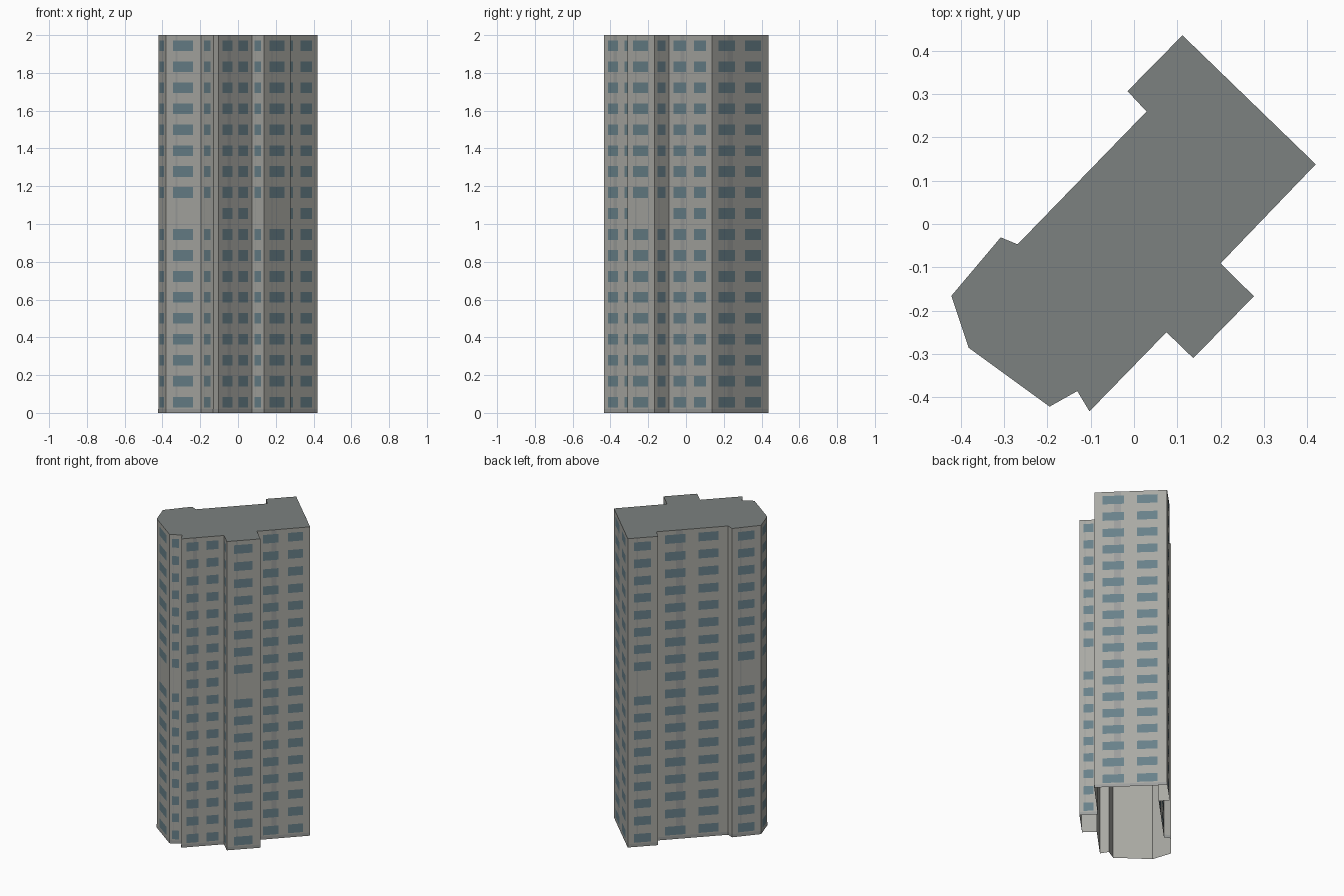
import bpy, bmesh
from mathutils import Vector

if "Cube" in bpy.data.objects:
    bpy.data.objects.remove(bpy.data.objects["Cube"])

H = 2.0
ROWS = 18
FLOOR = H / ROWS

# Tower footprint, counter-clockwise seen from above
PLAN = [(0.112, 0.436), (-0.015, 0.307), (0.029, 0.26), (-0.269, -0.047),
        (-0.308, -0.031), (-0.422, -0.166), (-0.382, -0.286), (-0.195, -0.422),
        (-0.131, -0.386), (-0.103, -0.433), (0.075, -0.25), (0.137, -0.31),
        (0.277, -0.167), (0.2, -0.091), (0.42, 0.138)]
PLAN = [Vector(p) for p in PLAN]
WALLS = list(zip(PLAN, PLAN[1:] + PLAN[:1]))


def material(name, color):
    m = bpy.data.materials.new(name)
    m.diffuse_color = (*color, 1)
    m.use_nodes = True
    m.node_tree.nodes["Principled BSDF"].inputs["Base Color"].default_value = m.diffuse_color
    return m


def make_object(name, faces, mat):
    """Build one mesh object from a list of face corner lists."""
    bm = bmesh.new()
    for corners in faces:
        bm.faces.new([bm.verts.new(c) for c in corners])
    bmesh.ops.remove_doubles(bm, verts=bm.verts, dist=1e-5)
    mesh = bpy.data.meshes.new(name)
    bm.to_mesh(mesh)
    bm.free()
    mesh.materials.append(mat)
    obj = bpy.data.objects.new(name, mesh)
    bpy.context.collection.objects.link(obj)
    return obj


def panel(a, b, u0, u1, z0, z1, lift=0.0):
    """Rectangle on wall a-b between fractions u0..u1, lifted outward."""
    d = (b - a).normalized()
    out = Vector((d.y, -d.x)) * lift
    p, q = a.lerp(b, u0) + out, a.lerp(b, u1) + out
    return [(p.x, p.y, z0), (q.x, q.y, z0), (q.x, q.y, z1), (p.x, p.y, z1)]


# Windows and drainpipe-like stripes, laid out by wall length
windows, stripes = [], []
for a, b in WALLS:
    length = (b - a).length
    if length < 0.07:
        continue                       # short return walls are blank
    double = length > 0.24
    spans = [(0.115, 0.405), (0.585, 0.865)] if double else [(0.21, 0.77)]
    stripes.append(panel(a, b, 0.27 if double else 0.28,
                         0.37 if double else 0.33, 0.025, H, 0.0006))
    for row in range(ROWS):
        if row == 9 and not double:
            continue                   # blank storey on the narrow walls
        z = (row + 0.5) * FLOOR
        for u0, u1 in spans:
            windows.append(panel(a, b, u0, u1, z - 0.028, z + 0.028, 0.0012))

concrete = material("concrete", (0.40, 0.40, 0.37))
shade = material("dark_concrete", (0.33, 0.34, 0.33))
glass = material("glass", (0.14, 0.22, 0.255))
roofing = material("roofing", (0.20, 0.22, 0.215))

# Walls (open underneath), flat roof, base band and facade details
make_object("walls", [panel(a, b, 0, 1, 0, H) for a, b in WALLS], concrete)
make_object("roof", [[(p.x, p.y, H) for p in PLAN]], roofing)
make_object("base_band", [panel(a, b, 0, 1, 0, 0.02, 0.0006) for a, b in WALLS], shade)
make_object("facade_stripes", stripes, shade)
make_object("windows", windows, glass)
